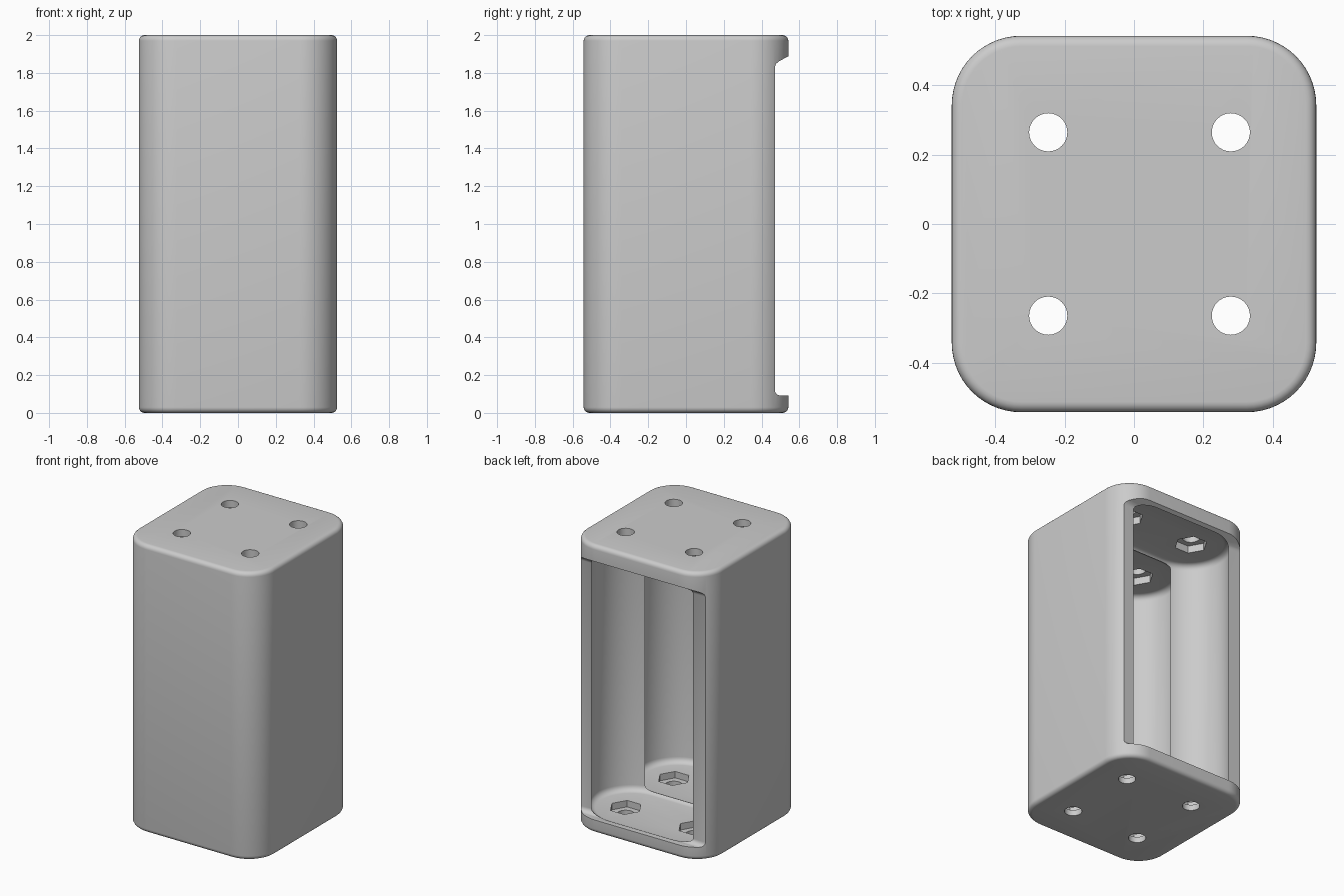
import bpy, bmesh, math

old = bpy.data.objects.get("Cube")
if old:
    bpy.data.objects.remove(old, do_unlink=True)

grey = bpy.data.materials.new("plain grey")
grey.use_nodes = True
COLOUR = (0.6, 0.6, 0.6, 1)
grey.diffuse_color = COLOUR
grey.node_tree.nodes["Principled BSDF"].inputs["Base Color"].default_value = COLOUR


def arc(cx, cy, r, a0, a1, n):
    """Points on an arc, angles in degrees."""
    return [(cx + r * math.cos(math.radians(a0 + (a1 - a0) * i / n)),
             cy + r * math.sin(math.radians(a0 + (a1 - a0) * i / n)))
            for i in range(n + 1)]


def prism(name, outline, low, high, axis="z", fillet=0):
    """Extrude an outline along z, or a (y, z) outline along x; round the end rims."""
    bm = bmesh.new()
    place = (lambda p: (p[0], p[1], low)) if axis == "z" else (lambda p: (low, p[0], p[1]))
    base = bm.faces.new([bm.verts.new(place(p)) for p in outline])
    ext = bmesh.ops.extrude_face_region(bm, geom=[base])
    top = [v for v in ext["geom"] if isinstance(v, bmesh.types.BMVert)]
    shift = (0, 0, high - low) if axis == "z" else (high - low, 0, 0)
    bmesh.ops.translate(bm, verts=top, vec=shift)
    bmesh.ops.recalc_face_normals(bm, faces=bm.faces)
    if fillet:
        rims = [e for e in bm.edges if abs(e.verts[0].co.z - e.verts[1].co.z) < 1e-5]
        bmesh.ops.bevel(bm, geom=rims, offset=fillet, offset_type="OFFSET",
                        segments=5, profile=0.5, affect="EDGES")
    mesh = bpy.data.meshes.new(name)
    bm.to_mesh(mesh)
    bm.free()
    mesh.materials.append(grey)
    obj = bpy.data.objects.new(name, mesh)
    bpy.context.collection.objects.link(obj)
    return obj


def cut(body, cutter):
    """Subtract a cutter and delete it."""
    cutter.hide_render = True
    mod = body.modifiers.new("cut", "BOOLEAN")
    mod.operation = "DIFFERENCE"
    mod.solver = "EXACT"
    mod.object = cutter
    bpy.ops.object.select_all(action="DESELECT")
    bpy.context.view_layer.objects.active = body
    body.select_set(True)
    bpy.ops.object.modifier_apply(modifier=mod.name)
    bpy.data.objects.remove(cutter, do_unlink=True)


# Outer shell: rounded rectangular block with softened top and bottom rims
HX, HY, R = 0.525, 0.542, 0.2
outline = []
for sx, sy, a in ((1, 1, 0), (-1, 1, 90), (-1, -1, 180), (1, -1, 270)):
    outline += arc(sx * (HX - R), sy * (HY - R), R, a, a + 90, 14)
body = prism("holder_body", outline, 0, 2, fillet=0.03)

# Two side-by-side rounded pockets that meet in a ridge at the middle
FLOOR, CEILING, MID = 0.085, 1.9, 0.007
for y in (-0.255, 0.255):
    slot = arc(MID + 0.237, y, 0.265, -90, 90, 28) + arc(MID - 0.237, y, 0.265, 90, 270, 28)
    cut(body, prism("pocket_cutter", slot, FLOOR, CEILING, fillet=0.04))

# Open back, leaving a lip at the top and the bottom
opening = [(0.7, 0.092), (0.50, 0.092)] + arc(0.50, 0.122, 0.03, 260, 180, 5)
opening += [(0.47, 1.83), (0.476, 1.847), (0.49, 1.86), (0.543, 1.889), (0.7, 1.889)]
cut(body, prism("back_cutter", opening, -0.7, 0.7, axis="x"))

# Screw holes through both ends, with hexagonal nut recesses on the inside
for x in (-0.247, 0.279):
    for y in (-0.264, 0.264):
        cut(body, prism("hole_cutter", arc(x, y, 0.055, 0, 348.75, 31), -0.1, 2.1))
        for low, high in ((0.04, FLOOR + 0.03), (CEILING - 0.03, 1.95)):
            cut(body, prism("nut_cutter", arc(x, y, 0.105, 0, 300, 5), low, high))

bpy.ops.object.select_all(action="DESELECT")
bpy.context.view_layer.objects.active = body
body.select_set(True)
bpy.ops.object.shade_smooth_by_angle(angle=math.radians(30))
